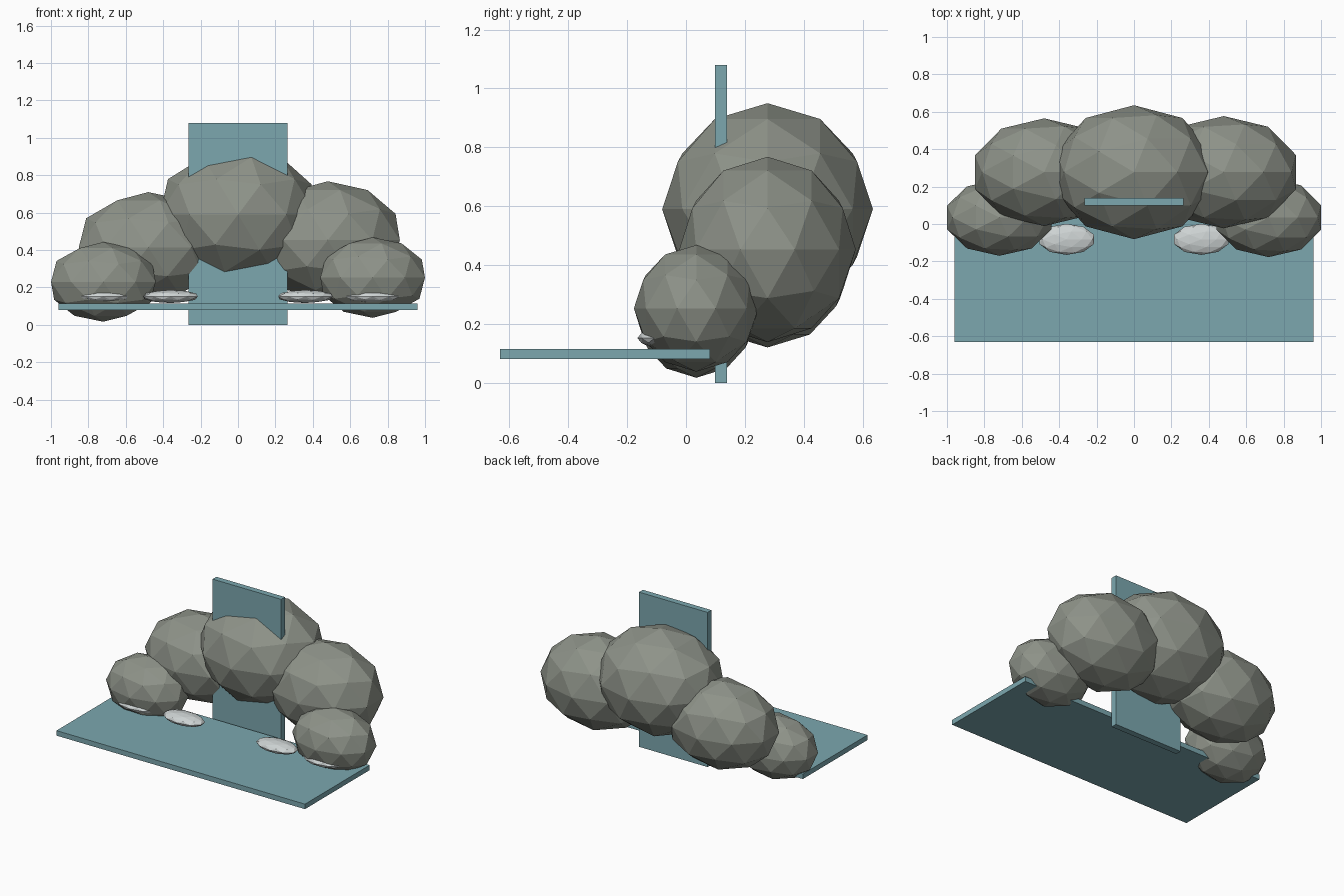
import bpy
from math import radians

if "Cube" in bpy.data.objects:
    bpy.data.objects.remove(bpy.data.objects["Cube"])


def material(name, rgb):
    m = bpy.data.materials.new(name)
    m.diffuse_color = (*rgb, 1)
    m.use_nodes = True
    m.node_tree.nodes["Principled BSDF"].inputs["Base Color"].default_value = m.diffuse_color
    return m


ROCK = material("rock", (0.27, 0.29, 0.25))
WATER = material("water", (0.20, 0.39, 0.43))
FOAM = material("foam", (0.62, 0.66, 0.66))


def blob(name, loc, radii, mat, turn=0):
    bpy.ops.mesh.primitive_ico_sphere_add(subdivisions=2, radius=1, location=loc,
                                          rotation=(0, 0, radians(turn)))
    o = bpy.context.object
    o.name = name
    o.scale = radii
    o.data.materials.append(mat)


def slab(name, lo, hi, mat):
    bpy.ops.mesh.primitive_cube_add(size=1, location=[(a + b) / 2 for a, b in zip(lo, hi)])
    o = bpy.context.object
    o.name = name
    o.scale = [b - a for a, b in zip(lo, hi)]
    o.data.materials.append(mat)


# Arch of boulders, the right-hand ones slightly larger
blob("boulder_centre", (0, 0.277, 0.59), (0.44, 0.358, 0.36), ROCK)
blob("boulder_left", (-0.48, 0.277, 0.415), (0.39, 0.288, 0.295), ROCK)
blob("boulder_right", (0.48, 0.277, 0.453), (0.405, 0.30, 0.315), ROCK)
blob("boulder_outer_left", (-0.72, 0.035, 0.23), (0.294, 0.205, 0.213), ROCK)
blob("boulder_outer_right", (0.72, 0.035, 0.253), (0.294, 0.212, 0.215), ROCK)

# Falling sheet and pool
slab("water_sheet", (-0.265, 0.098, 0), (0.265, 0.14, 1.08), WATER)
slab("pool", (-0.96, -0.632, 0.08), (0.96, 0.082, 0.115), WATER)

# Foam patches along the foot of the rocks
for x in (-0.72, -0.36, 0.36, 0.72):
    blob("foam", (x, -0.082, 0.152), (0.153, 0.083, 0.035), FOAM)
